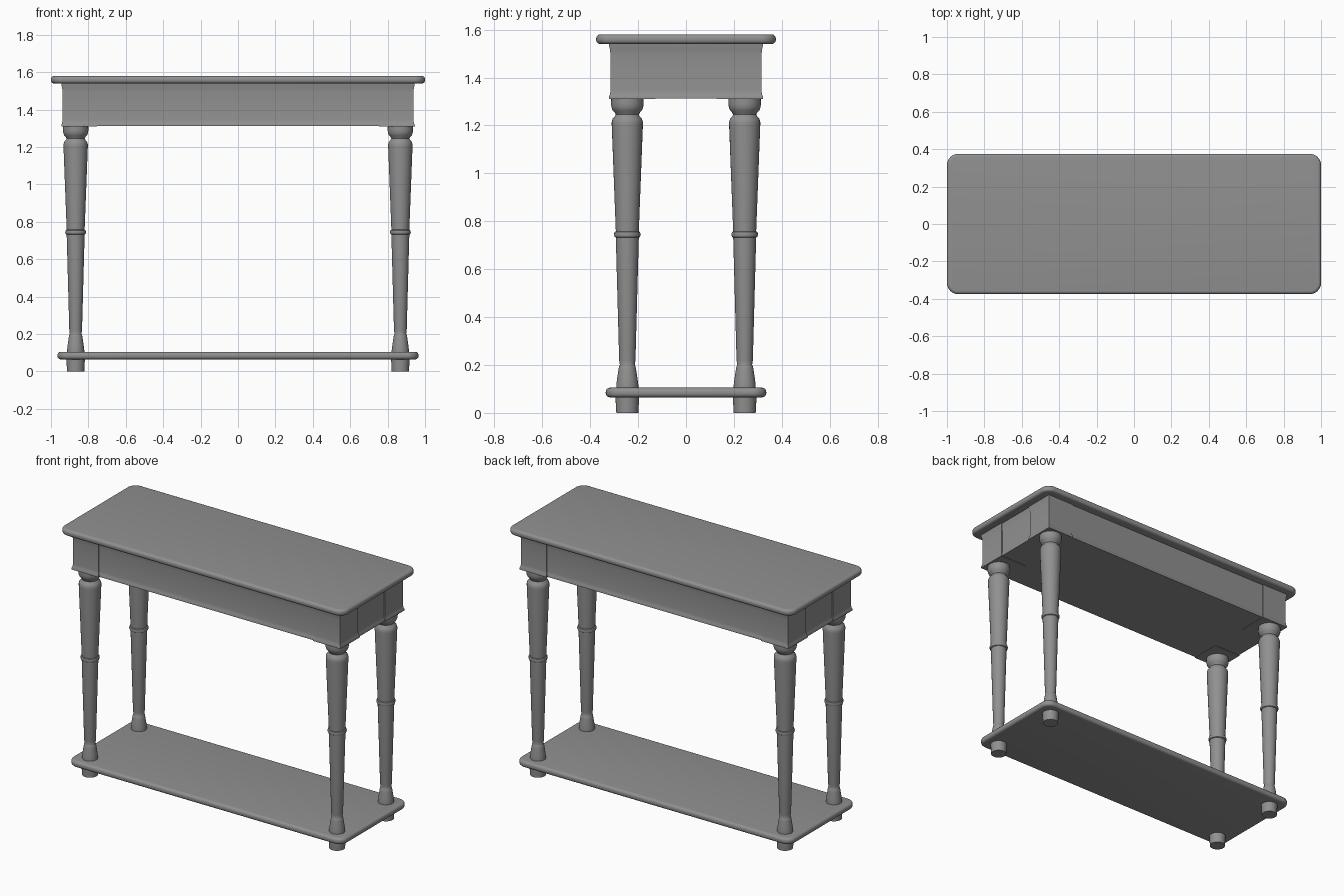
import bpy, bmesh, math

cube = bpy.data.objects.get("Cube")
if cube:
    bpy.data.objects.remove(cube, do_unlink=True)

# Single painted finish
GREY = (0.28, 0.28, 0.28, 1)
paint = bpy.data.materials.new("grey paint")
paint.use_nodes = True
paint.diffuse_color = GREY
paint.node_tree.nodes["Principled BSDF"].inputs["Base Color"].default_value = GREY


def finish(bm, name, angle=35):
    bmesh.ops.recalc_face_normals(bm, faces=bm.faces)
    mesh = bpy.data.meshes.new(name)
    bm.to_mesh(mesh)
    bm.free()
    mesh.materials.append(paint)
    obj = bpy.data.objects.new(name, mesh)
    bpy.context.collection.objects.link(obj)
    bpy.ops.object.select_all(action='DESELECT')
    obj.select_set(True)
    bpy.context.view_layer.objects.active = obj
    bpy.ops.object.shade_smooth_by_angle(angle=math.radians(angle))
    return obj


def loft(bm, rings):
    """Join closed rings of points and cap both ends."""
    loops = [[bm.verts.new(p) for p in ring] for ring in rings]
    n = len(loops[0])
    for a, b in zip(loops, loops[1:]):
        for i in range(n):
            j = (i + 1) % n
            bm.faces.new((a[i], a[j], b[j], b[i]))
    bm.faces.new(loops[0][::-1])
    bm.faces.new(loops[-1])


def rounded_slab(name, hx, hy, z0, z1, corner, edge):
    """Board with round corners and a rounded edge."""
    def ring(inset, z):
        r = corner - inset
        pts = []
        for k, (sx, sy) in enumerate([(1, 1), (-1, 1), (-1, -1), (1, -1)]):
            for i in range(9):
                a = (k + i / 8) * math.pi / 2
                pts.append((sx * (hx - corner) + r * math.cos(a),
                            sy * (hy - corner) + r * math.sin(a), z))
        return pts
    arc = [i * math.pi / 10 for i in range(6)]
    low = [(edge * (1 - math.sin(a)), z0 + edge * (1 - math.cos(a))) for a in arc]
    high = [(edge * (1 - math.cos(a)), z1 - edge * (1 - math.sin(a))) for a in arc]
    bm = bmesh.new()
    loft(bm, [ring(inset, z) for inset, z in low + high])
    return finish(bm, name)


# Shallow cove shared by the apron parts: (outward flare, height)
COVE = [(0.007, 1.31), (0.007, 1.319), (0.003, 1.327), (0, 1.345),
        (0, 1.49), (0.002, 1.515), (0.006, 1.532), (0.007, 1.545)]


def cove_box(name, cx, cy, hx, hy, lift=0):
    bm = bmesh.new()
    loft(bm, [[(cx + sx * (hx + f), cy + sy * (hy + f), max(z, 1.31 + lift))
               for sx, sy in [(-1, -1), (1, -1), (1, 1), (-1, 1)]]
              for f, z in COVE])
    return finish(bm, name)


def turned_leg(name, x, y, profile, sides=32):
    bm = bmesh.new()
    loft(bm, [[(x + r * math.cos(i * math.tau / sides),
                y + r * math.sin(i * math.tau / sides), z) for i in range(sides)]
              for r, z in profile])
    return finish(bm, name, 40)


# Table top and lower shelf
rounded_slab("table_top", 1.0, 0.375, 1.54, 1.58, 0.06, 0.017)
rounded_slab("lower_shelf", 0.965, 0.335, 0.065, 0.105, 0.06, 0.017)

# Apron panels, closed underneath, set just behind the corner blocks
cove_box("apron", 0, 0, 0.932, 0.309, lift=0.002)

# Turned profiles: (radius, height)
LEG = [(0.046, 0.095), (0.046, 0.115), (0.043, 0.14), (0.037, 0.18),
       (0.034, 0.195), (0.031, 0.2), (0.034, 0.22), (0.048, 0.732),
       (0.053, 0.735), (0.056, 0.745), (0.053, 0.755), (0.048, 0.758),
       (0.065, 1.2), (0.065, 1.215), (0.061, 1.228), (0.052, 1.238),
       (0.048, 1.245), (0.052, 1.253), (0.061, 1.263), (0.066, 1.275),
       (0.068, 1.29), (0.067, 1.315)]
FOOT = [(0.046, 0), (0.05, 0.075)]

# Corner blocks, legs and feet
for side, sx in (("left", 1), ("right", -1)):
    for end, sy in (("front", -1), ("back", 1)):
        tag = end + "_" + side
        cove_box("corner_block_" + tag, sx * 0.849, sy * 0.225, 0.089, 0.09)
        turned_leg("leg_" + tag, sx * 0.868, sy * 0.245, LEG)
        turned_leg("foot_" + tag, sx * 0.868, sy * 0.245, FOOT)
